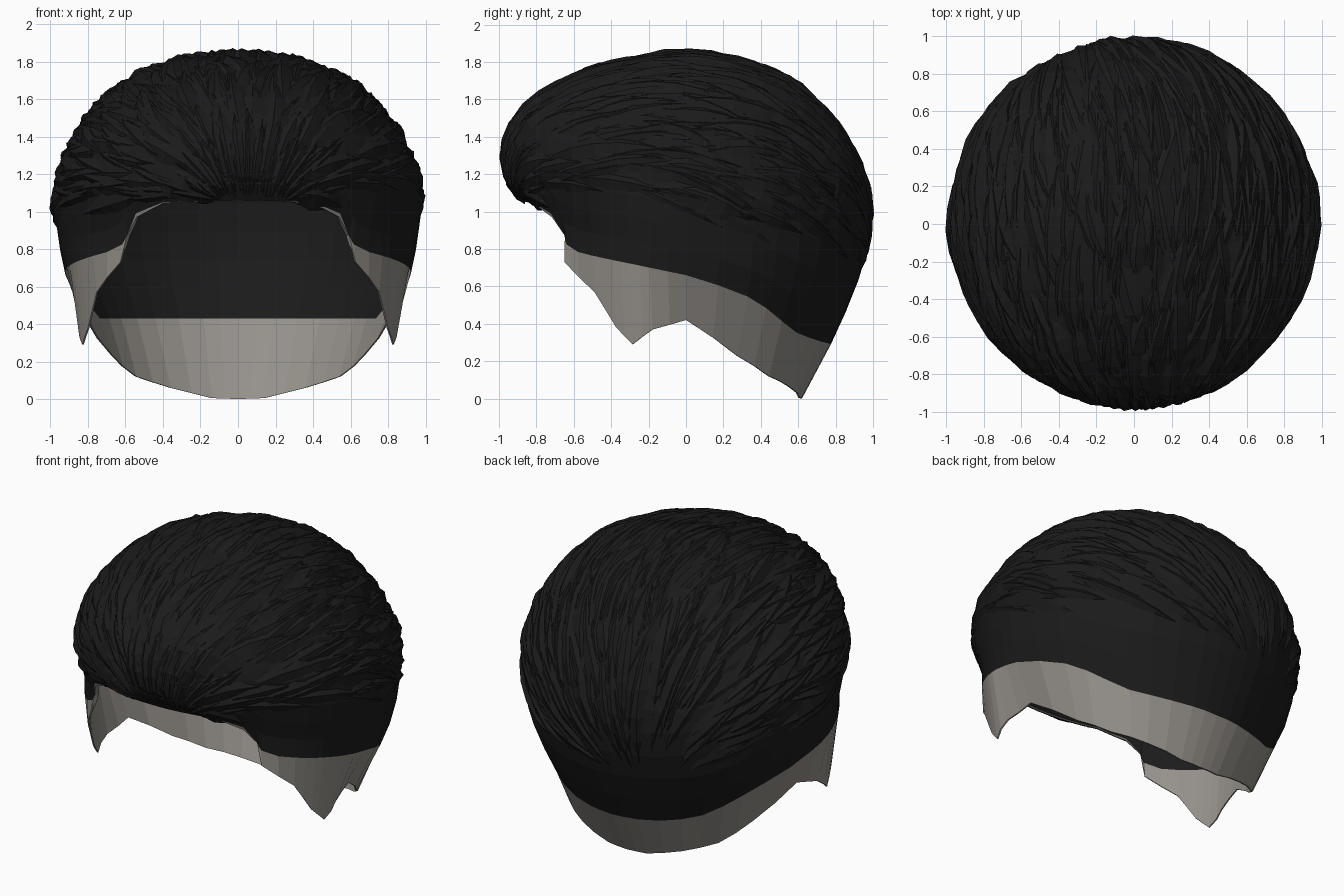
import bpy, bmesh, math, random
from mathutils import Vector
from mathutils.bvhtree import BVHTree

if "Cube" in bpy.data.objects:
    bpy.data.objects.remove(bpy.data.objects["Cube"])

random.seed(4)
TOP = 1.845

def material(name, rgb):
    m = bpy.data.materials.new(name)
    m.diffuse_color = (*rgb, 1)
    m.use_nodes = True
    m.node_tree.nodes["Principled BSDF"].inputs["Base Color"].default_value = m.diffuse_color
    return m

HAIR = material("black hair", (0.0108, 0.0108, 0.0108))
FADE = material("grey shaved fade", (0.30, 0.28, 0.255))

def lerp(table, v):
    """Piecewise linear lookup in a list of (key, value)."""
    if v <= table[0][0]:
        return table[0][1]
    for (a, p), (b, q) in zip(table, table[1:]):
        if v <= b:
            return p + (q - p) * (v - a) / (b - a)
    return table[-1][1]

# Radius against height, seen at the front, side and back
FRONT = [(.73, .87), (.87, .81), (1.05, .89), (1.12, .95), (1.3, .985), (1.46, .95),
         (1.57, .86), (1.66, .73), (1.78, .46), (TOP, .1)]
SIDE = [(0, .7), (.12, .75), (.29, .88), (.45, .89), (.7, .935), (1.05, .985), (1.2, .96),
        (1.35, .905), (1.5, .81), (1.63, .7), (1.74, .53), (1.82, .3), (TOP, .1)]
# Below the ears the sides draw in behind the sideburns
SIDE_REAR = [(0, .68), (.12, .72), (.23, .725), (.42, .81), (.58, .89), (.7, .935)]
BACK = [(0, .62), (.3, .78), (.52, .88), (.75, .965), (.96, .99), (1.16, .965), (1.35, .88),
        (1.52, .77), (1.71, .56), (1.79, .35), (TOP, .1)]
# Bottom rim and hairline heights against angle from the front (degrees)
RIM = [(0, 1.06), (13, 1.055), (26, 1.045), (37, .97), (42.5, .87), (44, .73), (57, .57),
       (65, .38), (71, .29), (78, .37), (90, .42), (112, .23), (129, .12), (147, .06),
       (167, .005), (180, 0)]
HAIRLINE = [(0, 1.06), (26, 1.05), (37, .99), (41, .9), (45, .8), (72, .72), (93, .65),
            (115, .53), (128, .42), (140, .34), (160, .3), (180, .29)]
INNER_LINE = [(0, 1.06), (37, .98), (45, .78), (92, .66), (112, .43), (180, .43)]

half = []
for (a, _), (b, _) in zip(RIM, RIM[1:]):
    half += [a, (a + b) / 2]
ANGLES = half + [180] + [-a for a in reversed(half[1:])]

def skin_point(deg, z, inset=0):
    t = math.radians(deg)
    c = math.cos(t)
    end = lerp(FRONT if c > 0 else BACK, z)
    flank = lerp(SIDE, z)
    if z < .7:
        behind = min(1, max(0, (abs(deg) - 74) / 14))
        flank += (lerp(SIDE_REAR, z) - flank) * behind
    r = end * c * c + flank * (1 - c * c)
    r = max(r - inset, r * .5)
    return Vector((r * math.sin(t), -r * c, z - inset * max(0, z - 1.1) / .76))

def add_skin(bm, inset, line, rows=14):
    """One wall of the cap: fade band, then rows of hair up to the crown."""
    rings = [[], []] + [[] for _ in range(rows)]
    for deg in ANGLES:
        a = abs(deg)
        rim = lerp(RIM, a)
        top = max(rim + .001, lerp(line, a))
        rings[0].append(bm.verts.new(skin_point(deg, rim, inset * .35)))
        rings[1].append(bm.verts.new(skin_point(deg, top, inset)))
        for k in range(rows):
            s = math.sin((k + 1) / rows * math.pi / 2)
            rings[k + 2].append(bm.verts.new(skin_point(deg, top + (TOP - top) * s, inset)))
    n = len(ANGLES)
    for k, (lo, hi) in enumerate(zip(rings, rings[1:])):
        for i in range(n):
            j = (i + 1) % n
            f = bm.faces.new((lo[i], lo[j], hi[j], hi[i]))
            f.material_index = 1 if k == 0 else 0
    bm.faces.new(rings[-1])
    return rings[0]

def finish(bm, name, mats):
    me = bpy.data.meshes.new(name)
    bm.to_mesh(me)
    ob = bpy.data.objects.new(name, me)
    bpy.context.collection.objects.link(ob)
    for m in mats:
        me.materials.append(m)
    return ob

# Cap: outer wall, inner wall and the strip joining them at the rim
bm = bmesh.new()
outer = add_skin(bm, 0, HAIRLINE)
bm.normal_update()
surface = BVHTree.FromBMesh(bm)
inner = add_skin(bm, .025, INNER_LINE)
for i in range(len(outer)):
    j = (i + 1) % len(outer)
    f = bm.faces.new((outer[j], outer[i], inner[i], inner[j]))
    f.material_index = 1 if f.calc_center_median().z < .95 else 0
bmesh.ops.recalc_face_normals(bm, faces=bm.faces)
finish(bm, "hair_cap", (HAIR, FADE))

# Locks: ridged tapering strips swept from the fringe over to the nape
CENTRE = Vector((0, 0, 1.06))
fwd = Vector((.08, -.99, 0)).normalized()
side = Vector((.96, .28, 0)).normalized()

def on_surface(t, phi):
    spread = math.sin(t) + .22 * math.exp(-3 * t) + .25 * math.exp(3 * (t - math.pi))
    back = (t / math.pi) ** 2
    d = fwd * math.cos(t) + side * (spread * math.cos(phi))
    d.x -= .3 * back
    d.z += math.sin(t) * math.sin(phi) - .48 * back
    hit, normal, _, _ = surface.ray_cast(CENTRE, d.normalized())
    if hit is None:
        return None
    return hit, (normal if normal.dot(d) > 0 else -normal)

def add_lock(bm, t0, phi, length, width, drift, lift):
    steps = 5
    pts = [on_surface(t0 + length * k / steps, phi + drift * k / steps) for k in range(steps + 1)]
    if None in pts or pts[0][0].z < 1.05 and pts[0][0].y < .3:
        return
    rows = []
    for k, (p, n) in enumerate(pts):
        along = pts[min(k + 1, steps)][0] - pts[max(k - 1, 0)][0]
        across = n.cross(along).normalized()
        s = k / steps
        w = width * math.sin(math.pi * (.06 + .92 * s) ** .8)
        h = lift * math.sin(math.pi * min(1, s * .85 + .1))
        rows.append([bm.verts.new(p + across * (w * e) + n * (h if e == .25 else -.006))
                     for e in (-1, .25, 1)])
    for a, b in zip(rows, rows[1:]):
        for i in range(2):
            bm.faces.new((a[i], a[i + 1], b[i + 1], b[i]))

bm = bmesh.new()
for _ in range(560):
    t0 = math.acos(random.uniform(-.75, 1))
    add_lock(bm, max(.03, t0), random.uniform(.08, math.pi - .08), random.uniform(.35, .7),
             random.uniform(.04, .095), random.uniform(-.24, .1), random.uniform(.01, .03))
for i in range(36):
    # short locks rising off the fringe edge
    add_lock(bm, random.uniform(.015, .06), .1 + i / 35 * 2.9, random.uniform(.35, .6),
             random.uniform(.04, .07), random.uniform(-.1, .1), random.uniform(.01, .025))
bm.normal_update()
finish(bm, "hair_locks", (HAIR,))
